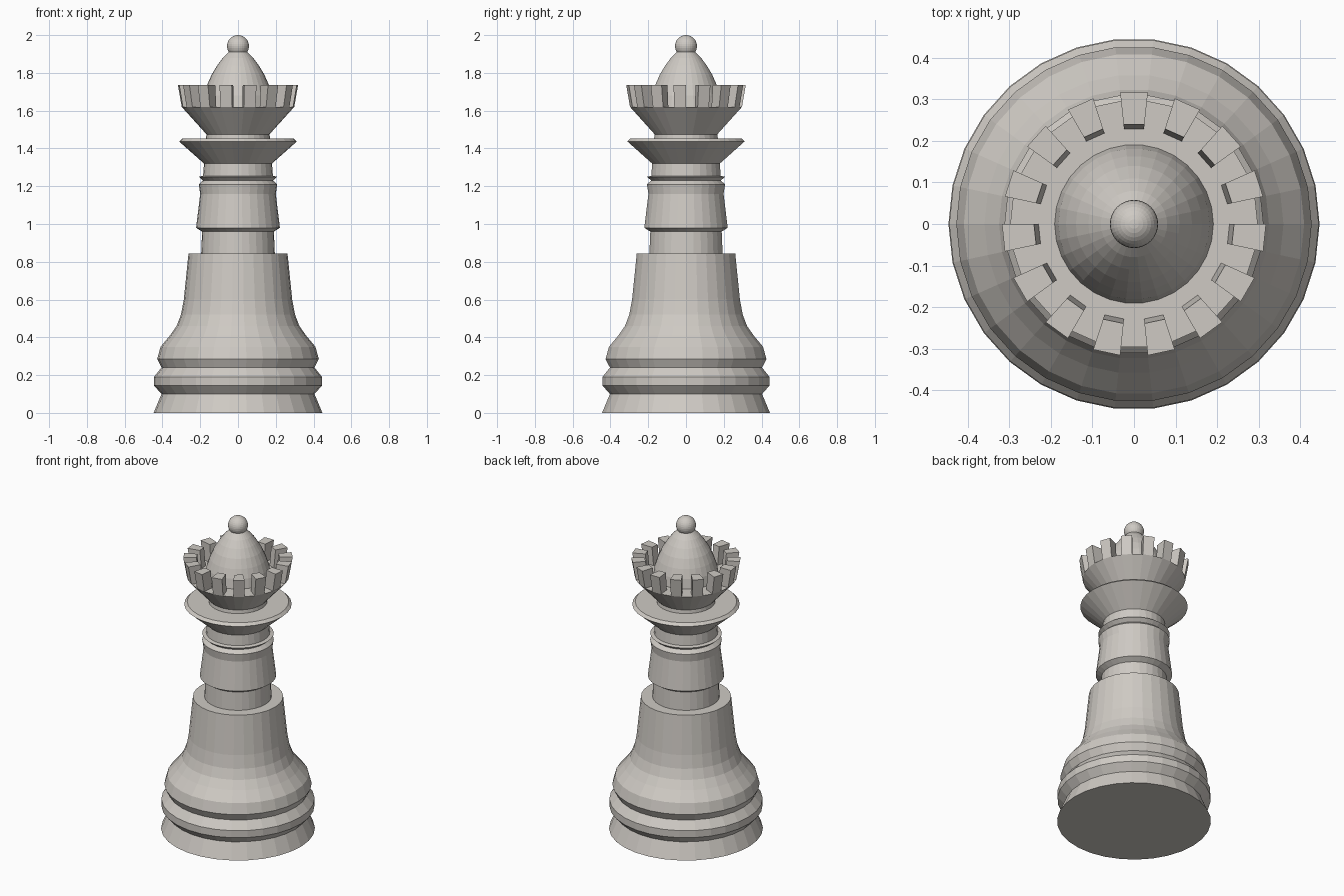
import bpy, bmesh, math

if "Cube" in bpy.data.objects:
    bpy.data.objects.remove(bpy.data.objects["Cube"])

SEG = 30  # sides of every turned part; every second side carries a crown tooth

mat = bpy.data.materials.new("warm_grey_stone")
mat.diffuse_color = (0.62, 0.59, 0.55, 1)
mat.use_nodes = True
mat.node_tree.nodes["Principled BSDF"].inputs["Base Color"].default_value = mat.diffuse_color


def finish(name, bm):
    bmesh.ops.recalc_face_normals(bm, faces=bm.faces)
    me = bpy.data.meshes.new(name)
    bm.to_mesh(me)
    bm.free()
    me.materials.append(mat)
    ob = bpy.data.objects.new(name, me)
    bpy.context.collection.objects.link(ob)
    return ob


def lathe(name, profile):
    """Turn (radius, height) points around z and cap both ends."""
    bm = bmesh.new()
    rings = []
    for r, z in profile:
        rings.append([bm.verts.new((r * math.cos(2 * math.pi * i / SEG),
                                    r * math.sin(2 * math.pi * i / SEG), z))
                      for i in range(SEG)])
    for a, b in zip(rings, rings[1:]):
        for i in range(SEG):
            j = (i + 1) % SEG
            bm.faces.new((a[i], a[j], b[j], b[i]))
    bm.faces.new(rings[0][::-1])
    bm.faces.new(rings[-1])
    return finish(name, bm)


# Stepped foot and flared lower body
lathe("base", [
    (0.447, 0), (0.405, 0.10), (0.445, 0.145), (0.445, 0.19), (0.405, 0.24),
    (0.428, 0.285), (0.41, 0.35), (0.36, 0.41), (0.325, 0.46), (0.302, 0.52),
    (0.287, 0.60), (0.262, 0.845), (0.19, 0.845)])

# Stem with rings and wide collar
lathe("stem", [
    (0.195, 0.84), (0.19, 0.96), (0.222, 0.98), (0.20, 1.16), (0.208, 1.21),
    (0.185, 1.23), (0.208, 1.25), (0.185, 1.255), (0.18, 1.32), (0.312, 1.437),
    (0.295, 1.453), (0.17, 1.453)])

# Crown cup
lathe("crown_cup", [(0.17, 1.45), (0.167, 1.475), (0.298, 1.62), (0.23, 1.62)])

# Crown teeth: wedges on alternate sides of the cup rim
bm = bmesh.new()
for k in range(15):
    a0 = math.radians(84 + 24 * k)
    a1 = a0 + math.radians(12)
    v = [bm.verts.new((r * math.cos(a), r * math.sin(a), z))
         for z, ri, ro in ((1.62, 0.23, 0.298), (1.735, 0.241, 0.318))
         for r, a in ((ri, a0), (ro, a0), (ro, a1), (ri, a1))]
    for f in ((3, 2, 1, 0), (4, 5, 6, 7), (0, 1, 5, 4),
              (1, 2, 6, 5), (2, 3, 7, 6), (3, 0, 4, 7)):
        bm.faces.new([v[i] for i in f])
finish("crown_teeth", bm)

# Pointed dome inside the crown
lathe("dome", [
    (0.192, 1.615), (0.182, 1.68), (0.164, 1.735), (0.14, 1.79),
    (0.11, 1.84), (0.08, 1.88), (0.05, 1.91), (0.02, 1.92)])

# Ball on top
bpy.ops.mesh.primitive_uv_sphere_add(segments=32, ring_count=16, radius=0.058,
                                     location=(0, 0, 1.942))
ball = bpy.context.object
ball.name = "finial_ball"
ball.data.materials.append(mat)
